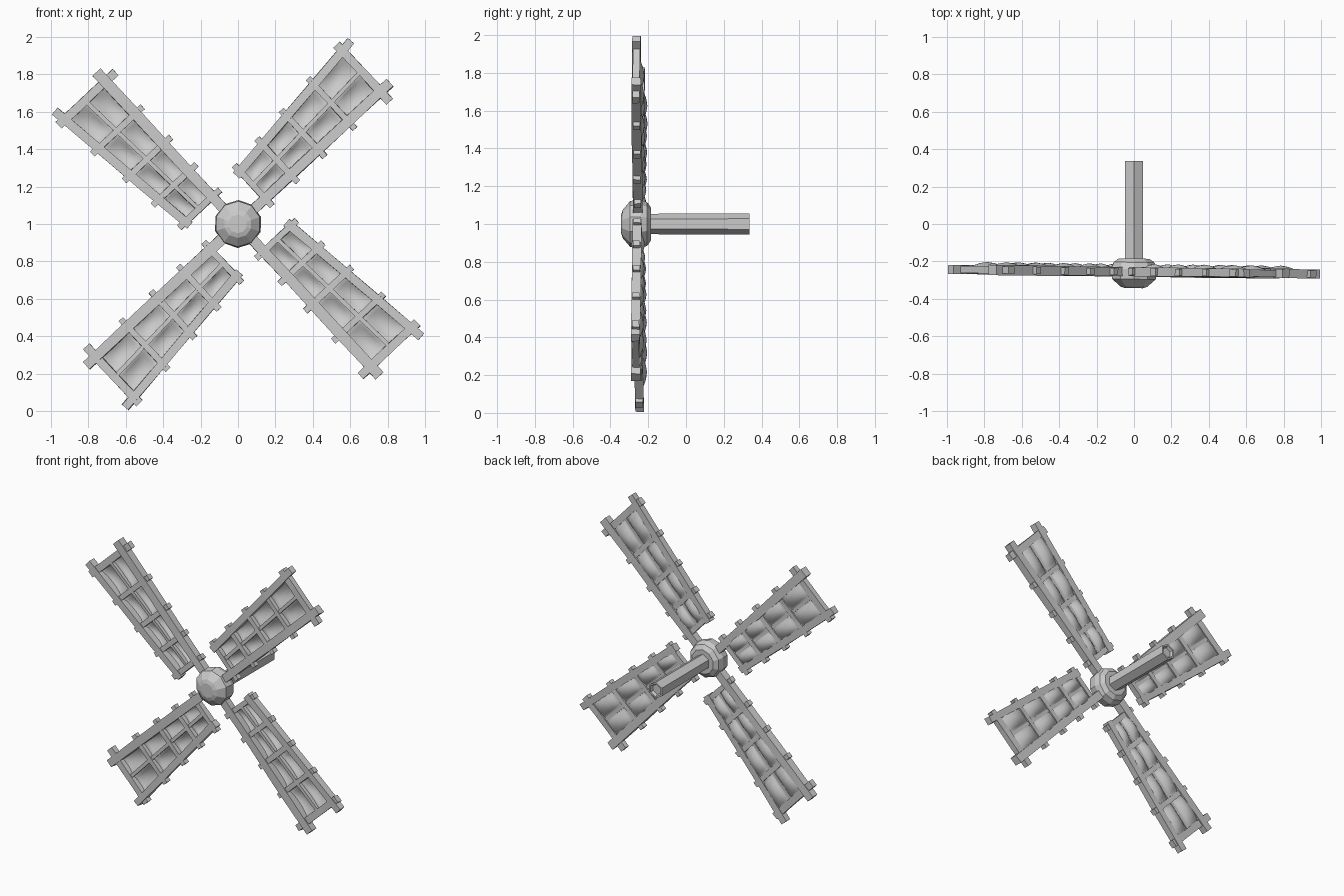
import bpy, bmesh, math, random
from mathutils import Vector, Matrix

random.seed(4)
if "Cube" in bpy.data.objects:
    bpy.data.objects.remove(bpy.data.objects["Cube"], do_unlink=True)

grey = bpy.data.materials.new("weathered grey")
grey.use_nodes = True
colour = (0.6, 0.6, 0.6, 1)
grey.diffuse_color = colour
grey.node_tree.nodes["Principled BSDF"].inputs["Base Color"].default_value = colour

HUB = Matrix.Translation((0, -0.255, 1)) @ Matrix.Rotation(-0.0125, 4, 'Z')
BARS = [0.2, 0.385, 0.585, 0.805, 1.04]   # crossbar distances from the hub


def finish(name, bm, smooth=False, matrix=Matrix()):
    bmesh.ops.recalc_face_normals(bm, faces=bm.faces)
    mesh = bpy.data.meshes.new(name)
    bm.to_mesh(mesh)
    bm.free()
    mesh.materials.append(grey)
    for p in mesh.polygons:
        p.use_smooth = smooth
    ob = bpy.data.objects.new(name, mesh)
    ob.matrix_world = matrix
    bpy.context.collection.objects.link(ob)
    return ob


def beam(bm, a, b, width, depth):
    """Roughly hewn beam between two points of the sail plane (x out, z across)."""
    a, b = Vector((a[0], 0, a[1])), Vector((b[0], 0, b[1]))
    along = (b - a).normalized()
    side = along.cross(Vector((0, 1, 0))) * width / 2
    back = Vector((0, depth / 2, 0))
    rings = []
    for t in (0, 0.33, 0.67, 1):
        rings.append([])
        for s, d in ((-1, -1), (1, -1), (1, 1), (-1, 1)):
            k = 1 + random.uniform(-0.1, 0.1)
            rings[-1].append(bm.verts.new(a.lerp(b, t) + (side * s + back * d) * k))
    for r, q in zip(rings, rings[1:]):
        for i in range(4):
            j = (i + 1) % 4
            bm.faces.new((r[i], r[j], q[j], q[i]))
    bm.faces.new(rings[0])
    bm.faces.new(rings[-1])


def rail_offset(u):
    return 0.195 + (u - 0.17) * 0.117


def lathe(name, profile, sides, turn, matrix):
    """Faceted solid around the y axis from (y, radius) pairs."""
    bm = bmesh.new()
    rings = []
    for y, r in profile:
        angles = [turn + math.tau * i / sides for i in range(sides)]
        rings.append([bm.verts.new((r * math.cos(a), y, r * math.sin(a))) for a in angles])
    for r, q in zip(rings, rings[1:]):
        for i in range(sides):
            j = (i + 1) % sides
            bm.faces.new((r[i], r[j], q[j], q[i]))
    bm.faces.new(rings[0])
    bm.faces.new(rings[-1])
    return finish(name, bm, False, matrix)


def sail_frame(name, matrix):
    bm = bmesh.new()
    beam(bm, (0.06, 0), (1.11, 0), 0.056, 0.052)                                # spar
    beam(bm, (0.17, rail_offset(0.17)), (1.11, rail_offset(1.11)), 0.046, 0.046)  # outer rail
    beam(bm, (0.2, rail_offset(0.2) / 2), (1.04, rail_offset(1.04) / 2), 0.022, 0.026)
    for u in BARS:
        end = u == BARS[-1]
        beam(bm, (u, -0.075 if end else -0.055), (u, rail_offset(u) + 0.045),
             0.046 if end else 0.034, 0.038)
    finish(name, bm, False, matrix)


def sail_cloth(name, matrix):
    """Cloth that billows backwards in every cell of the frame."""
    bm = bmesh.new()
    n = 6
    rows = []
    for i in range(n * (len(BARS) - 1) + 1):
        cell = min(i // n, len(BARS) - 2)
        t = i / n - cell
        u = BARS[cell] + t * (BARS[cell + 1] - BARS[cell])
        row = []
        for j in range(2 * n + 1):
            s = j / n
            puff = abs(math.sin(math.pi * t) * math.sin(math.pi * s)) ** 0.8
            row.append(bm.verts.new((u, 0.002 + 0.04 * puff, s / 2 * rail_offset(u))))
        rows.append(row)
    for r, q in zip(rows, rows[1:]):
        for j in range(2 * n):
            bm.faces.new((r[j], r[j + 1], q[j + 1], q[j]))
    finish(name, bm, True, matrix)


# Four sails around the hub
for k, label in enumerate(("upper_left", "upper_right", "lower_right", "lower_left")):
    turn = HUB @ Matrix.Rotation(-math.radians(43 + 90 * k), 4, 'Y')
    sail_frame(label + "_sail_frame", turn)
    sail_cloth(label + "_sail_cloth", turn)

# Faceted hub and hexagonal shaft with a hollowed end
lathe("hub", [(-0.088, 0.05), (-0.08, 0.075), (-0.04, 0.122), (0.015, 0.128),
              (0.05, 0.115), (0.07, 0.085)], 10, 0.3, HUB)
lathe("shaft", [(-0.22, 0.054), (0.337, 0.056), (0.337, 0.044), (0.318, 0.036)],
      6, math.pi / 6, Matrix.Translation((0, 0, 1)))
